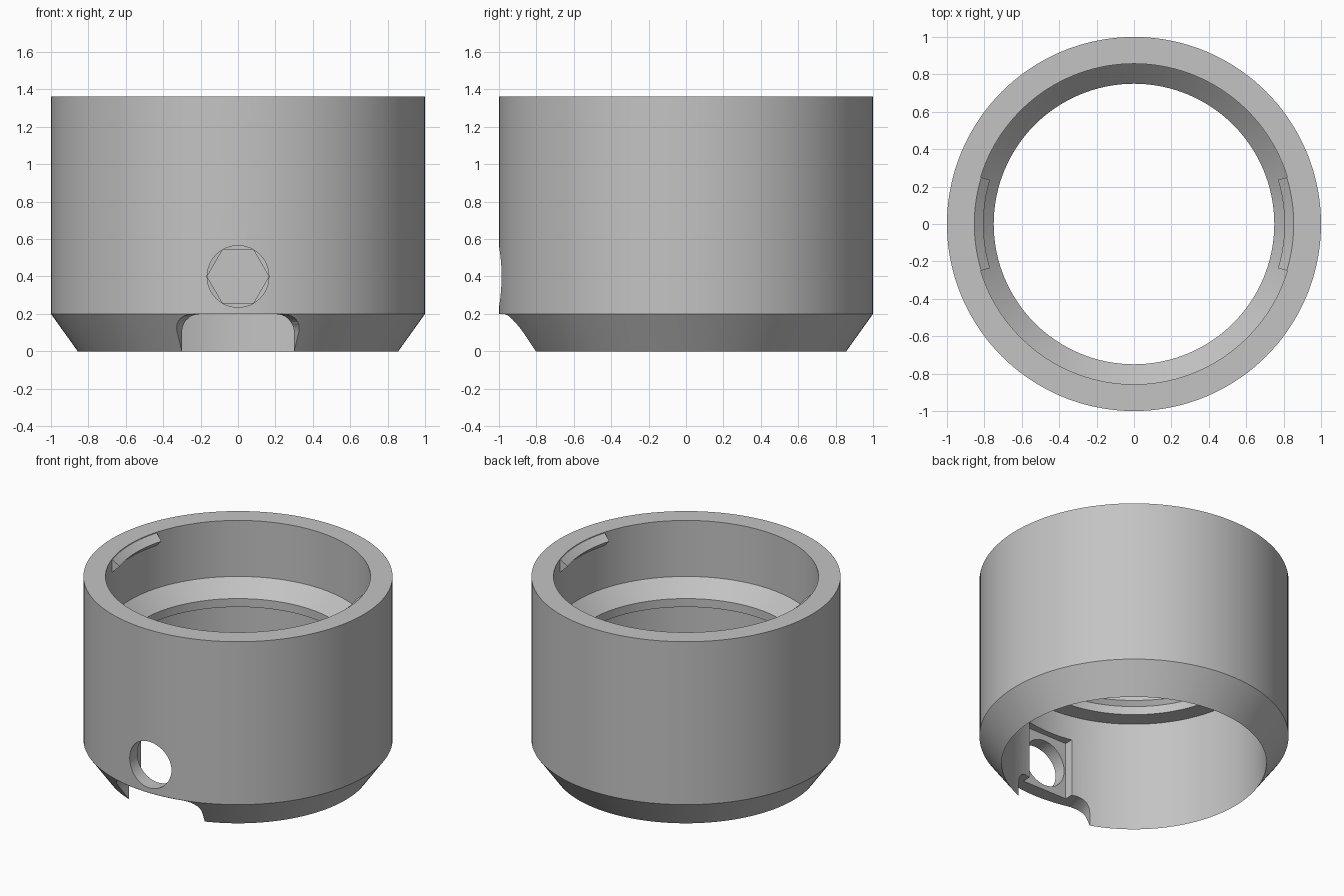
import bpy, bmesh
from math import pi, sin, cos, radians
from mathutils import Vector

cube = bpy.data.objects.get("Cube")
if cube:
    bpy.data.objects.remove(cube, do_unlink=True)

BORE, HEIGHT, HOLE_Z = 0.857, 1.363, 0.4

grey = bpy.data.materials.new("plain_grey")
grey.use_nodes = True
colour = (0.55, 0.55, 0.55, 1)
grey.diffuse_color = colour
grey.node_tree.nodes["Principled BSDF"].inputs["Base Color"].default_value = colour


def loft(name, rings, closed=False):
    """Skin a list of matching point loops; cap the ends unless closed."""
    bm = bmesh.new()
    loops = [[bm.verts.new(p) for p in ring] for ring in rings]
    n = len(loops[0])
    pairs = list(zip(loops, loops[1:]))
    if closed:
        pairs.append((loops[-1], loops[0]))
    else:
        bm.faces.new(loops[0])
        bm.faces.new(loops[-1])
    for a, b in pairs:
        for i in range(n):
            j = (i + 1) % n
            bm.faces.new((a[i], a[j], b[j], b[i]))
    bmesh.ops.recalc_face_normals(bm, faces=bm.faces)
    mesh = bpy.data.meshes.new(name)
    bm.to_mesh(mesh)
    bm.free()
    mesh.materials.append(grey)
    obj = bpy.data.objects.new(name, mesh)
    bpy.context.collection.objects.link(obj)
    return obj


def revolve(name, profile, angles, closed=False):
    return loft(name, [[(r * cos(a), r * sin(a), z) for r, z in profile]
                       for a in angles], closed)


def prism(name, outline, y0, y1):
    """Extrude an x-z outline along y."""
    return loft(name, [[(x, y, z) for x, z in outline] for y in (y0, y1)])


def polygon(sides, radius):
    return [(radius * cos(2 * pi * i / sides), HOLE_Z + radius * sin(2 * pi * i / sides))
            for i in range(sides)]


def smooth(obj):
    bpy.ops.object.select_all(action="DESELECT")
    obj.select_set(True)
    bpy.context.view_layer.objects.active = obj
    bpy.ops.object.shade_smooth_by_angle(angle=radians(25))


# Sleeve body: chamfered foot, wide bore and an inner collar with a sloped top
SEGMENTS = 144
profile = [(BORE, 0), (1, 0.2), (1, HEIGHT), (BORE, HEIGHT),
           (BORE, 0.963), (0.75, 0.855), (0.75, 0.795), (BORE, 0.785)]
body = revolve("sleeve_body", profile,
               [2 * pi * i / SEGMENTS for i in range(SEGMENTS)], closed=True)

# Flared notch with rounded upper corners in the front foot
right = [(0.2 + 0.1 * cos(t), 0.098 + 0.1 * sin(t))
         for t in [pi / 2 * i / 10 for i in range(11)]]
outline = [(0.3, -0.1)] + right + [(-x, z) for x, z in reversed(right)] + [(-0.3, -0.1)]
notch = loft("notch_cutter", [[(x * y / 0.803, -y, z) for x, z in outline]
                              for y in (0.5, 1.2)])

# Round screw hole, flat pocket behind it, shallow hexagon in the opposite wall
hole = prism("hole_cutter", polygon(48, 0.165), -1.2, -0.6)
pocket = prism("pocket_cutter", [(-0.178, 0.16), (0.178, 0.16),
                                 (0.178, 0.61), (-0.178, 0.61)], -0.9, -0.6)
hexagon = prism("hexagon_cutter", polygon(6, 0.165), 0.6, 0.9)

for cutter in (notch, pocket, hole, hexagon):
    mod = body.modifiers.new(cutter.name, "BOOLEAN")
    mod.operation = "DIFFERENCE"
    mod.solver = "EXACT"
    mod.object = cutter
    bpy.context.view_layer.objects.active = body
    bpy.ops.object.modifier_apply(modifier=mod.name)
    bpy.data.objects.remove(cutter, do_unlink=True)
smooth(body)

# Wedge-shaped retaining tabs just inside the top rim
wedge = [(BORE + 0.01, HEIGHT - 0.004), (BORE - 0.003, HEIGHT - 0.004),
         (0.805, 1.318), (BORE - 0.003, 1.27), (BORE + 0.01, 1.27)]
for name, middle in (("left_tab", 0), ("right_tab", pi)):
    tab = revolve(name, wedge, [middle + radians(-17 + 34 * i / 14) for i in range(15)])
    smooth(tab)
